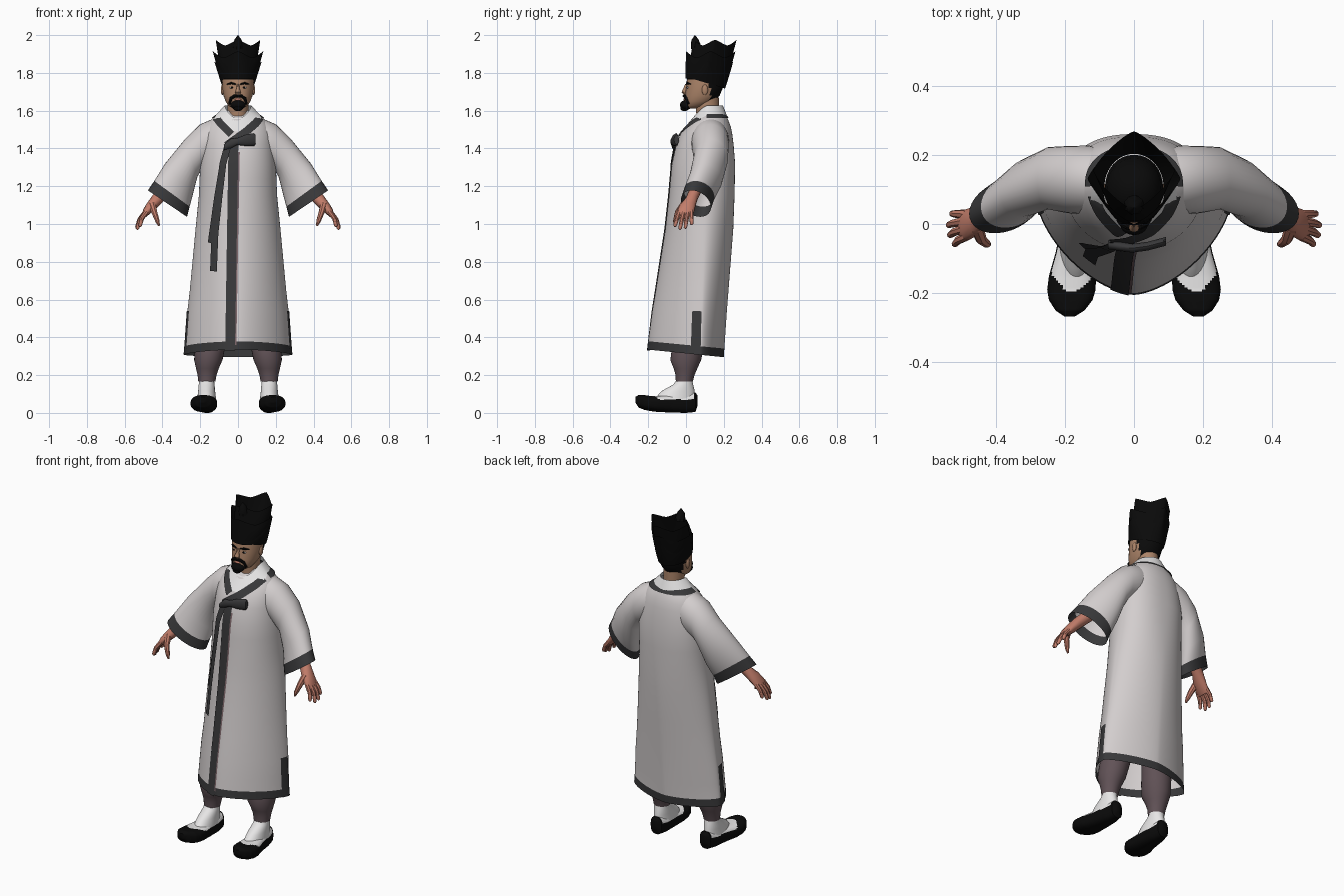
import bpy, bmesh, math
from mathutils import Vector as V

if "Cube" in bpy.data.objects:
    bpy.data.objects.remove(bpy.data.objects["Cube"])

def mat(name, r, g, b):
    m = bpy.data.materials.new(name)
    m.diffuse_color = (r, g, b, 1)
    m.use_nodes = True
    m.node_tree.nodes["Principled BSDF"].inputs["Base Color"].default_value = m.diffuse_color
    return m

ROBE = mat("robe_cloth", .65, .615, .615)
WHITE = mat("white_cloth", .84, .83, .83)
TRIM = mat("dark_trim", .04, .04, .042)
BLACK = mat("black", .003, .003, .003)
FACE = mat("face_skin", .41, .23, .14)
HAND = mat("hand_skin", .54, .205, .145)
PANTS = mat("trouser_cloth", .12, .085, .095)
LINING = mat("lining", .2, .13, .14)

def loft(name, rings, mats, closed=True, cap=(False, False), rule=None):
    """Skin a list of equal-length point rings; rule(centre) picks a material."""
    bm = bmesh.new()
    vs = [[bm.verts.new(p) for p in r] for r in rings]
    n = len(rings[0])
    for a, b in zip(vs, vs[1:]):
        for j in range(n if closed else n - 1):
            k = (j + 1) % n
            bm.faces.new((a[j], b[j], b[k], a[k]))
    for flag, r in zip(cap, (vs[0], vs[-1])):
        if flag:
            bm.faces.new(r)
    if closed:
        bmesh.ops.recalc_face_normals(bm, faces=bm.faces[:])
    if rule:
        for f in bm.faces:
            f.material_index = rule(f.calc_center_median())
    me = bpy.data.meshes.new(name)
    bm.to_mesh(me)
    bm.free()
    for m in mats:
        me.materials.append(m)
    ob = bpy.data.objects.new(name, me)
    bpy.context.collection.objects.link(ob)
    return ob

def spow(v, e):
    return math.copysign(abs(v) ** e, v)

def mix(a, b, f):
    return [p + (q - p) * f for p, q in zip(a, b)]

def oval(z, a, yf, yb, pf=2, pb=2, cx=0, n=32, mid=None):
    """Horizontal superellipse, starting at the front."""
    ym = (yf + yb) / 2 if mid is None else mid
    out = []
    for i in range(n):
        t = 2 * math.pi * i / n
        c, s = math.cos(t), math.sin(t)
        p, b = (pf, ym - yf) if c > 0 else (pb, yb - ym)
        out.append(V((cx + a * spow(s, 2 / p), ym - b * spow(c, 2 / p), z)))
    return out

def ring(c, u, v, n=14):
    c, u, v = V(c), V(u), V(v)
    return [c + math.cos(2 * math.pi * i / n) * u + math.sin(2 * math.pi * i / n) * v for i in range(n)]

def tube(name, pts, radii, m):
    pts = [V(p) for p in pts]
    rings = []
    for i, p in enumerate(pts):
        d = (pts[min(i + 1, len(pts) - 1)] - pts[max(i - 1, 0)]).normalized()
        u = d.cross(V((0.3, 1, 0.2))).normalized()
        rings.append(ring(p, u * radii[i], d.cross(u) * radii[i], 8))
    return loft(name, rings, [m], cap=(True, True))

def ball(name, loc, scale, m):
    bpy.ops.mesh.primitive_uv_sphere_add(segments=20, ring_count=12, radius=1, location=loc)
    ob = bpy.context.object
    ob.name, ob.scale = name, scale
    ob.data.materials.append(m)

# Robe body: z, half width, front y, back y, front roundness, back roundness
BODY = [(.315, .285, -.205, .2, 1.6, 1.5), (.36, .281, -.2, .203, 1.6, 1.5), (.54, .268, -.178, .216, 1.62, 1.6),
        (.65, .255, -.16, .225, 1.65, 1.65), (.97, .225, -.11, .25, 1.8, 1.85), (1.15, .207, -.09, .257, 2, 2.1),
        (1.32, .2, -.075, .26, 2.1, 2.3), (1.42, .19, -.052, .252, 2.1, 2.3), (1.475, .182, -.03, .245, 2.1, 2.2),
        (1.515, .168, 0, .237, 2.1, 2.2), (1.555, .14, .03, .222, 2, 2.2), (1.575, .115, .062, .21, 2, 2.1),
        (1.6, .08, .076, .19, 2, 2)]

def level(z):
    z = min(max(z, BODY[0][0]), BODY[-1][0])
    for a, b in zip(BODY, BODY[1:]):
        if z <= b[0]:
            return mix(a, b, (z - a[0]) / (b[0] - a[0]))

def mid(z):
    return .08 + .035 * min(max((z - .4) / 1, 0), 1)

def body_ring(z):
    _, a, yf, yb, p, q = level(z)
    pts = oval(z, a, yf, yb, p, q, n=96, mid=mid(z))
    for v in pts:
        v.z -= .1 * v.y * min(max((.6 - z) / .25, 0), 1)
    return pts

zs = sorted([r[0] for r in BODY] + [.44, .8, 1.06, 1.24])
loft("robe_body", [body_ring(z) for z in zs], [ROBE, TRIM], rule=lambda c: 1 if c.z < .352 - .1 * c.y else 0)

# Side slit trims on the lower robe
for side, k in (("left", 20), ("right", 72)):
    loft("slit_trim_" + side, [[V((p.x * 1.012, p.y - .002, p.z)) for p in body_ring(z)[k:k + 5]]
                               for z in (.54, .44, .36, .315)], [TRIM], closed=False)

def front(x, z, off):
    _, a, yf, _, p, _ = level(z)
    f = max(0, 1 - min(abs(x) / a, 1) ** p) ** (1 / p)
    return V((x, mid(z) - (mid(z) - yf) * f - off, z))

def ribbon(name, path, width, off, m, steps=6):
    """Thin strip laid on the front of the robe along (x, z) points."""
    rows = []
    for i, (a, b) in enumerate(zip(path, path[1:])):
        a, b = V(a), V(b)
        d = (b - a).normalized() * width / 2
        for k in range(steps + (i == len(path) - 2)):
            p = a.lerp(b, k / steps)
            rows.append([front(p.x + s * -d.y, p.y + s * d.x, off) for s in (-1, -.5, 0, .5, 1)])
    loft(name, rows, [m], closed=False)

# Front edge, collar bands, tie
ribbon("front_edge_trim", [(-.024, 1.43), (-.033, .9), (-.042, .33)], .052, .005, TRIM, 12)
ribbon("front_edge_lining", [(.005, 1.38), (-.004, .9), (-.013, .36)], .009, .004, LINING, 12)
ribbon("collar_band_left", [(.118, 1.565), (.095, 1.535), (.04, 1.487), (-.06, 1.415)], .043, .008, TRIM)
ribbon("collar_band_right", [(-.118, 1.565), (-.095, 1.535), (-.035, 1.475)], .04, .007, TRIM)
ribbon("tie_tail_long", [(-.05, 1.43), (-.08, 1.32), (-.1, 1.15), (-.122, .95), (-.13, .75)], .036, .014, TRIM)
ribbon("tie_tail_short", [(-.05, 1.42), (-.085, 1.3), (-.11, 1.15), (-.145, .9)], .03, .009, TRIM)
loft("tie_bow", [ring((x, y, z), (0, 0, h), (0, .013, 0)) for x, y, z, h in
     [(-.075, -.06, 1.405, .014), (-.04, -.065, 1.425, .026), (-.005, -.07, 1.437, .018),
      (.04, -.064, 1.443, .03), (.085, -.052, 1.447, .034), (.092, -.05, 1.447, .026)]],
     [TRIM], cap=(True, True))
back = []
for z in (1.56, 1.6):
    _, a, yf, yb, p, q = level(z)
    back.append(oval(z, a + .008, yf, yb + .008, 2, q, n=72, mid=mid(z))[17:56])
loft("collar_band_back", back[::-1], [TRIM], closed=False)
low, high = [], []
for i in range(48):
    t = 2 * math.pi * i / 48
    c, s = math.cos(t), math.sin(t)
    f = max(c, 0)
    z = 1.575 - .085 * f ** 2
    _, a, yf, yb, p, q = level(z)
    b = (mid(z) - yf if c > 0 else yb - mid(z)) + .006
    low.append(V(((a + .004) * s, mid(z) - b * c, z)))
    high.append(V((.07 * s, .115 - .08 * c, 1.628 - .068 * f ** 1.5)))
loft("inner_collar", [low, high], [WHITE])

# Sleeves: top x,y,z, bottom x,y,z, half depth
SLEEVE = [(.06, .125, 1.565, .07, .125, 1.36, .085), (.13, .127, 1.558, .13, .127, 1.32, .1),
          (.2, .13, 1.528, .185, .127, 1.3, .097), (.28, .13, 1.45, .215, .135, 1.25, .09),
          (.386, .09, 1.32, .238, .12, 1.16, .084), (.443, .05, 1.228, .256, .09, 1.092, .078),
          (.477, .03, 1.178, .27, .075, 1.038, .076)]
for s, side in ((-1, "right"), (1, "left")):
    rings = []
    for tx, ty, tz, bx, by, bz, d in SLEEVE:
        a, b = V((s * tx, ty, tz)), V((s * bx, by, bz))
        rings.append(ring((a + b) / 2, (a - b) / 2, (0, d, 0), 32))
    loft("sleeve_" + side, rings[:6], [ROBE])
    loft("cuff_" + side, rings[5:], [TRIM])
    # Hand
    loft("palm_" + side, [ring((s * x, y, z), (s * t, 0, t * .7), (0, w, 0)) for x, y, z, w, t in
         [(.36, .06, 1.2, .034, .028), (.425, .03, 1.135, .032, .026), (.455, .01, 1.1, .042, .023),
          (.482, -.002, 1.068, .046, .018), (.498, -.005, 1.045, .04, .011)]], [HAND], cap=(True, True))
    for k, (b, t) in enumerate([((.484, -.035, 1.065), (.52, -.06, .985)), ((.492, -.014, 1.06), (.534, -.033, .97)),
                                ((.492, .008, 1.06), (.538, -.004, .976)), ((.484, .028, 1.068), (.528, .03, .995))]):
        b, t = V((s * b[0], *b[1:])), V((s * t[0], *t[1:]))
        m = (b + t) / 2 + V((s * .007, 0, .004))
        tube(f"finger_{side}_{k}", [b, m, t.lerp(m, .15), t], [.014, .012, .0095, .004], HAND)
    tube("thumb_" + side, [(s * .455, -.01, 1.105), (s * .442, -.044, 1.06), (s * .426, -.057, 1.015),
                           (s * .418, -.06, .99)], [.02, .016, .012, .005], HAND)
    # Trouser leg
    loft("trouser_leg_" + side, [oval(z, a, yf, yb, cx=s * cx) for z, a, yf, yb, cx in
         [(.75, .09, -.02, .15, .1), (.45, .085, -.05, .11, .135), (.34, .08, -.075, .092, .15),
          (.28, .075, -.083, .08, .157), (.235, .06, -.065, .06, .162), (.2, .05, -.055, .045, .164),
          (.165, .045, -.054, .036, .165)]], [PANTS])
    # Sock and shoe
    loft("sock_" + side, [oval(z, a, yf, yb, cx=s * .166) for z, a, yf, yb in
         [(.18, .038, -.045, .032), (.15, .042, -.068, .038), (.115, .045, -.13, .046), (.07, .05, -.17, .046)]],
         [WHITE])
    secs = [(.062, .163, .012, .04, .09), (.05, .163, .036, .005, .108), (0, .165, .046, 0, .1),
            (-.08, .17, .056, .002, .095), (-.15, .178, .068, .005, .09), (-.19, .181, .07, .01, .09),
            (-.22, .183, .063, .016, .094), (-.25, .185, .042, .028, .095), (-.268, .186, .014, .055, .085)]
    shoe = []
    for a, b in zip(secs, secs[1:] + secs[-1:]):
        for k in range(6 if a != b else 1):
            y, cx, w, zb, zt = mix(a, b, k / 6)
            shoe.append([V((s * cx + w * spow(math.cos(t), .75), y,
                            (zt + zb) / 2 + (zt - zb) / 2 * spow(math.sin(t), .75)))
                         for t in [2 * math.pi * i / 48 for i in range(48)]])
    loft("shoe_" + side, shoe, [BLACK, WHITE], cap=(True, True), rule=lambda c: 1 if c.z > .07 and
         -.195 + .035 * ((abs(c.x) - .177) / .05) ** 2 < c.y < .04 else 0)
    # Ear, eye, brow
    ball("ear_" + side, (s * .082, .1, 1.71), (.009, .016, .028), FACE)
    ball("eye_" + side, (s * .032, .011, 1.722), (.013, .006, .005), WHITE)
    ball("pupil_" + side, (s * .032, .007, 1.722), (.006, .004, .005), BLACK)
    tube("brow_" + side, [(s * .012, .002, 1.74), (s * .035, .006, 1.746), (s * .058, .024, 1.74)],
         [.004, .006, .003], BLACK)

# Head, neck, beard
loft("neck", [oval(z, .056, .055 - d, .175) for z, d in ((1.5, 0), (1.58, 0), (1.67, .01))], [FACE])
loft("head", [oval(z, a, yf, yb, 2.1, 2.1) for z, a, yf, yb in
     [(1.612, .025, .005, .06), (1.625, .05, -.006, .11), (1.65, .066, -.008, .15), (1.68, .077, -.006, .178),
      (1.72, .083, 0, .195), (1.765, .084, .005, .2), (1.82, .078, .015, .19), (1.86, .055, .05, .16),
      (1.875, .02, .09, .12)]], [FACE, BLACK], cap=(True, True),
     rule=lambda c: 1 if c.z > 1.775 or (c.y > .125 and c.z > 1.64) else 0)
loft("nose", [ring((0, y, z), (w, 0, 0), (0, .012, 0), 10) for y, z, w in
     [(.006, 1.74, .006), (-.004, 1.715, .009), (-.012, 1.698, .015), (-.002, 1.686, .012)]],
     [FACE], cap=(True, True))
ball("lips", (0, -.006, 1.66), (.018, .007, .007), HAND)
ball("beard", (0, .0, 1.63), (.04, .032, .026), BLACK)
ball("beard_tip", (0, -.008, 1.615), (.026, .022, .018), BLACK)
tube("moustache", [(-.045, .014, 1.635), (-.036, .002, 1.665), (-.018, -.008, 1.678), (0, -.012, 1.677),
                   (.018, -.008, 1.678), (.036, .002, 1.665), (.045, .014, 1.635)],
     [.007, .009, .009, .006, .009, .009, .007], BLACK)

# Tiered hat: each tier flares from a round base to a four-pointed rim
def tier(name, base, top, dip):
    rings = []
    for k in range(6):
        f = k / 5
        z, a, yf, yb = mix(base, top, f)
        r = oval(z, a, yf, yb, 2 - .75 * f, 2 - .75 * f, n=48)
        for i, q in enumerate(r):
            t = 2 * math.pi * i / 48
            peak = (max(abs(math.cos(t)), abs(math.sin(t))) - .707) / .293
            q.z -= dip * f * (1 - peak ** 1.5) + (1 - f) * .3 * max(0, q.y - .03)
        rings.append(r)
    loft(name, rings, [BLACK])

tier("hat_tier_low", (1.77, .09, -.004, .207), (1.86, .125, -.002, .25), .03)
tier("hat_tier_middle", (1.78, .089, -.002, .205), (1.915, .134, .0, .262), .035)
tier("hat_tier_high", (1.8, .086, .008, .203), (1.975, .118, .04, .268), .03)
tube("hat_front_peak", [(0, .055, 1.93), (0, .047, 1.975), (0, .047, 2.0)], [.03, .02, .001], BLACK)

# Smooth shading with crisp edges
for ob in bpy.data.objects:
    ob.select_set(ob.type == 'MESH')
    bpy.context.view_layer.objects.active = ob
bpy.ops.object.shade_smooth_by_angle(angle=math.radians(40))
